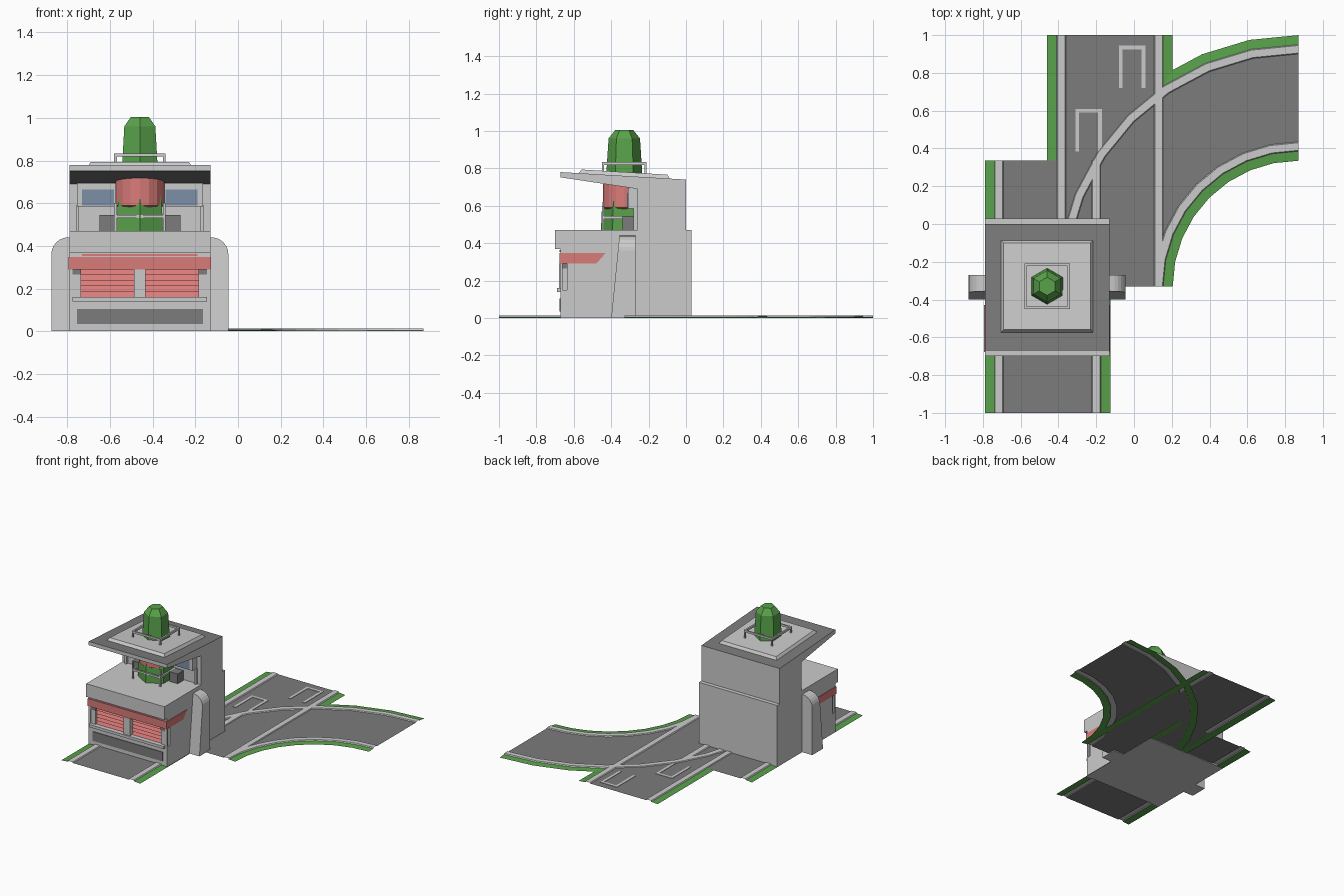
import bpy, bmesh, math
from mathutils import Matrix

if "Cube" in bpy.data.objects:
    bpy.data.objects.remove(bpy.data.objects["Cube"])

def mat(name, rgb):
    m = bpy.data.materials.new(name)
    m.diffuse_color = (*rgb, 1)
    m.use_nodes = True
    m.node_tree.nodes["Principled BSDF"].inputs["Base Color"].default_value = m.diffuse_color
    return m

GREEN = mat("green", (0.10, 0.36, 0.07))
DARK = mat("dark_grey", (0.2, 0.2, 0.2))
RED = mat("red", (0.70, 0.20, 0.19))
BLUE = mat("window_blue", (0.20, 0.28, 0.38))
CX, CY = -0.46, -0.33          # building and tower centre

def obj(name, bm, m=None):
    bmesh.ops.recalc_face_normals(bm, faces=bm.faces)
    me = bpy.data.meshes.new(name)
    bm.to_mesh(me)
    bm.free()
    if m:
        me.materials.append(m)
    o = bpy.data.objects.new(name, me)
    bpy.context.collection.objects.link(o)
    return o

def box(name, x, y, z, m=None):
    bm = bmesh.new()
    bmesh.ops.create_cube(bm, size=1)
    for v in bm.verts:
        v.co = [a[0] + (c + 0.5) * (a[1] - a[0]) for a, c in zip((x, y, z), v.co)]
    return obj(name, bm, m)

def prism(name, pts, lo, hi, axis, m=None):
    """Extrude a profile along x (pts are y,z) or along y (pts are x,z)."""
    bm = bmesh.new()
    put = (lambda p, t: (t, *p)) if axis == "x" else (lambda p, t: (p[0], t, p[1]))
    a = [bm.verts.new(put(p, lo)) for p in pts]
    b = [bm.verts.new(put(p, hi)) for p in pts]
    bm.faces.new(a)
    bm.faces.new(b)
    for i in range(len(a)):
        j = (i + 1) % len(a)
        bm.faces.new((a[i], a[j], b[j], b[i]))
    return obj(name, bm, m)

def lathe(name, rings, n, m, turn=0.0):
    """Stack of n-sided rings (radius, z) about the tower centre."""
    bm = bmesh.new()
    loops = [[bm.verts.new((CX + r * math.cos(turn + 2 * math.pi * k / n),
                            CY + r * math.sin(turn + 2 * math.pi * k / n), z))
              for k in range(n)] for r, z in rings]
    for a, b in zip(loops, loops[1:]):
        for k in range(n):
            bm.faces.new((a[k], a[(k + 1) % n], b[(k + 1) % n], b[k]))
    bm.faces.new(loops[0])
    bm.faces.new(loops[-1])
    return obj(name, bm, m)

def strip(name, rails, m):
    """Sheet between neighbouring polylines."""
    bm = bmesh.new()
    rows = [[bm.verts.new(p) for p in r] for r in rails]
    for a, b in zip(rows, rows[1:]):
        for i in range(len(a) - 1):
            bm.faces.new((a[i], b[i], b[i + 1], a[i + 1]))
    for f in bm.faces:
        f.normal_update()
    if sum(f.normal.z for f in bm.faces) < 0:
        bmesh.ops.reverse_faces(bm, faces=bm.faces)
    me = bpy.data.meshes.new(name)
    bm.to_mesh(me)
    bm.free()
    me.materials.append(m) if m else None
    bpy.context.collection.objects.link(bpy.data.objects.new(name, me))

def road(name, line):
    """Road 0.66 wide; line(d, z) gives the polyline at offset d."""
    W = 0.665
    strip(name + "_asphalt", [line(0.095, .006), line(W - 0.095, .006)], DARK)
    for side in (0, 1):
        f = (lambda d: W - d) if side else (lambda d: d)
        tag = "_right" if side else "_left"
        strip(name + "_verge" + tag, [line(f(0), 0), line(f(0.055), .005)], GREEN)
        strip(name + "_edge_line" + tag, [line(f(0.05), .004), line(f(0.055), .012),
              line(f(0.095), .012), line(f(0.10), .006)], None)

# Roads: two straights and a quarter turn
road("near_road", lambda d, z: [(-0.79 + d, -1, z), (-0.79 + d, 0.335, z)])
road("far_road", lambda d, z: [(-0.46 + d, -0.33, z), (-0.46 + d, 1, z)])
road("curved_road", lambda d, z: [
    (0.87 - (1.33 - d) * math.cos(math.pi * k / 16),
     -0.33 + (1.33 - d) * math.sin(math.pi * k / 16), z) for k in range(9)])

# Start box markings
for i, (x, y) in enumerate([(-0.08, 0.945), (-0.31, 0.61)]):
    box(f"start_mark_bar_{i}", (x, x + 0.14), (y - 0.02, y), (.006, .009))
    for j in (0, 0.12):
        box(f"start_mark_leg_{i}_{j}", (x + j, x + j + 0.02), (y - 0.225, y - 0.02), (.006, .009))

# Lower building with a recessed front
X0, X1 = -0.79, -0.13
prism("lower_building", [(-0.67, 0), (-0.67, 0.15), (-0.635, 0.15), (-0.635, 0.29),
      (-0.67, 0.29), (-0.67, 0.37), (-0.70, 0.37), (-0.70, 0.47), (0.03, 0.47), (0.03, 0)],
      X0, X1, "x")
box("front_dark_panel", (-0.755, -0.165), (-0.675, -0.66), (0.035, 0.105), DARK)
box("front_shelf", (-0.775, -0.145), (-0.69, -0.635), (0.14, 0.16))
box("front_centre_post", (-0.487, -0.433), (-0.68, -0.63), (0.16, 0.29))
for i in range(5):
    z = 0.16 + i * 0.026
    prism(f"red_slat_{i}", [(-0.655, z), (-0.64, z + 0.026), (-0.63, z + 0.026), (-0.63, z)],
          -0.735, -0.185, "x", RED)
box("red_front_band", (X0 - .003, X1 + .003), (-0.677, -0.66), (0.29, 0.347), RED)
box("red_top_trim", (-0.73, -0.19), (-0.676, -0.66), (0.352, 0.363), RED)

# Mirrored side details and buttresses
for s, tag in ((-1, "left"), (1, "right")):
    def mx(a, b):
        return tuple(sorted((CX + s * a, CX + s * b)))
    box("corner_post_" + tag, mx(0.315, 0.33), (-0.67, -0.66), (0.15, 0.29))
    box("side_post_" + tag, mx(0.275, 0.315), (-0.665, -0.635), (0.16, 0.265))
    box("dark_cap_" + tag, mx(0.275, 0.315), (-0.668, -0.635), (0.265, 0.29), DARK)
    prism("red_side_stripe_" + tag, [(-0.67, 0.29), (-0.67, 0.347), (-0.43, 0.347), (-0.48, 0.29)],
          *mx(0.32, 0.334), "x", RED)
    prof = [(0.32, 0), (0.415, 0)] + [(0.335 + 0.08 * math.cos(k * math.pi / 12),
            0.36 + 0.08 * math.sin(k * math.pi / 12)) for k in range(7)] + [(0.32, 0.44)]
    o = prism("buttress_" + tag, [(CX + s * x, z) for x, z in prof], -0.40, -0.27, "y")
    for v in o.data.vertices:
        if v.co.y < -0.35:
            v.co.y += 0.1 * v.co.z
    # upper windows and cabinets
    box("upper_window_" + tag, mx(0.12, 0.27), (-0.315, -0.30), (0.59, 0.665), BLUE)
    box("dark_cabinet_" + tag, mx(0.12, 0.19), (-0.34, -0.27), (0.47, 0.545), DARK)
    box("side_fin_" + tag, mx(0.285, 0.30), (-0.28, -0.25), (0.47, 0.59))

# Upper building with overhanging sloped roof
roof = prism("upper_building", [(-0.67, 0.752), (-0.67, 0.78), (0, 0.74), (0, 0.46),
             (-0.26, 0.46), (-0.26, 0.69)], X0, X1, "x")
roof.data.materials.append(None)
roof.data.materials.append(DARK)
for p in roof.data.polygons:
    if abs(p.normal.z) > 0.8 and p.center.z > 0.6:
        p.material_index = 1
box("window_bay", (-0.755, -0.165), (-0.31, -0.25), (0.585, 0.695))

# Tilted roof platform
bm = bmesh.new()
bmesh.ops.create_cone(bm, cap_ends=True, segments=4, radius1=0.25 * 2 ** .5,
                      radius2=0.23 * 2 ** .5, depth=0.03)
bmesh.ops.rotate(bm, verts=bm.verts, cent=(0, 0, 0), matrix=Matrix.Rotation(math.pi / 4, 3, 'Z'))
bmesh.ops.rotate(bm, verts=bm.verts, cent=(0, 0, 0),
                 matrix=Matrix.Rotation(-math.atan(0.04 / 0.67), 3, 'X'))
bmesh.ops.translate(bm, verts=bm.verts, vec=(CX, CY, 0.765))
obj("roof_platform", bm)

# Railings on the roof and on the terrace
for tag, z0, z1 in (("roof", 0.77, 0.833), ("terrace", 0.47, 0.545)):
    for s in (-1, 1):
        a, b = sorted((s * 0.12, s * 0.108))
        box(f"{tag}_rail_x{s}", (CX + a, CX + b), (CY - .12, CY + .12), (z1 - 0.015, z1))
        box(f"{tag}_rail_y{s}", (CX - .12, CX + .12), (CY + a, CY + b), (z1 - 0.015, z1))
        for t in (-0.114, 0.114):
            zt = z1 if tag == "roof" else 0.60
            box(f"{tag}_post_{s}_{t}", (CX + s * .114 - .006, CX + s * .114 + .006),
                (CY + t - .006, CY + t + .006), (z0, zt))

# Six-sided green pillar passing through a red drum
lathe("green_pillar", [(0.125, 0.465), (0.12, 0.58), (0.096, 0.775), (0.084, 0.96), (0.048, 1.005)],
      6, GREEN, math.pi / 6)
lathe("red_drum", [(0.05, 0.563), (0.09, 0.572), (0.115, 0.59), (0.115, 0.765)], 16, RED)
